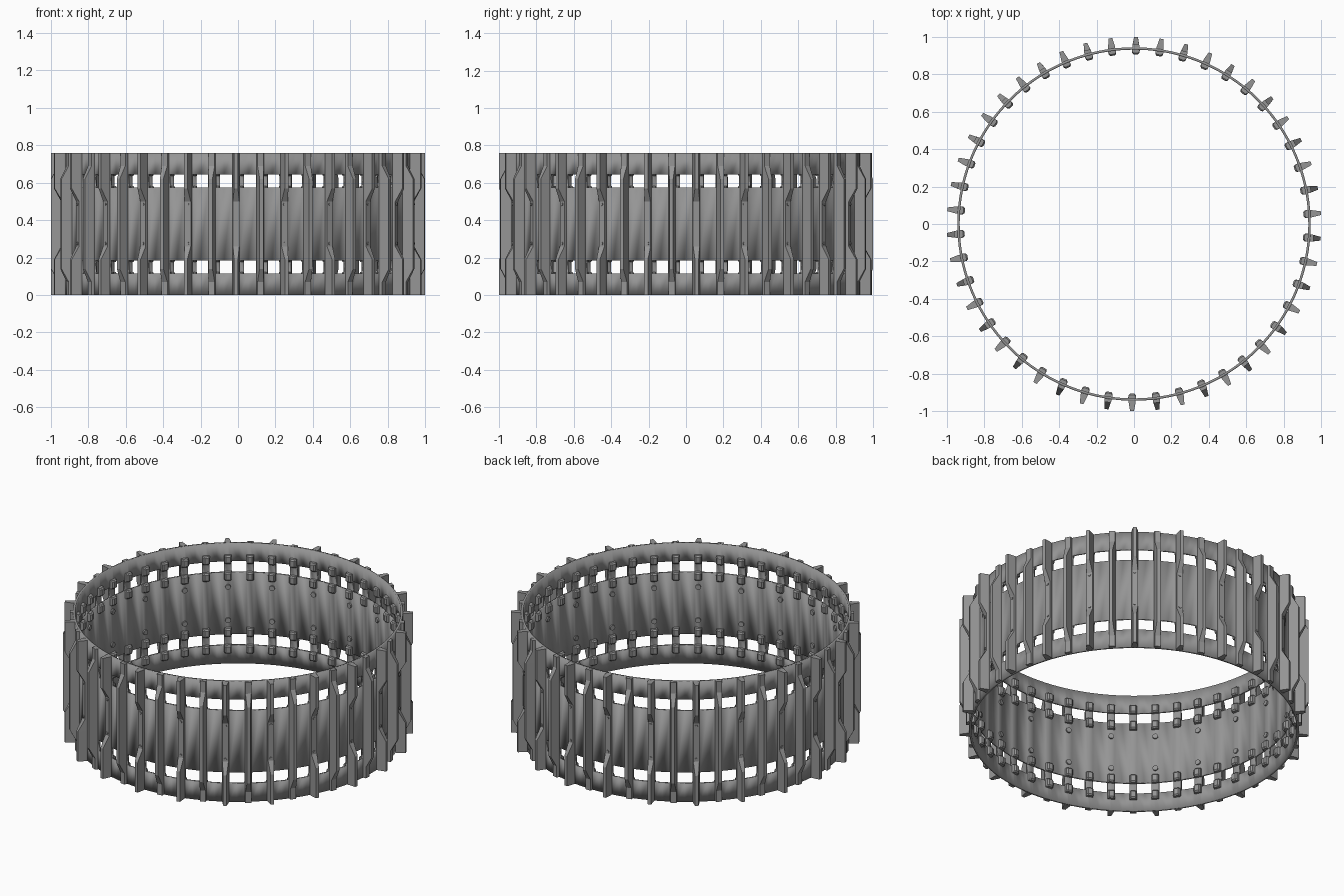
import bpy, bmesh, math
from mathutils import Matrix, Vector

if "Cube" in bpy.data.objects:
    bpy.data.objects.remove(bpy.data.objects["Cube"])

N = 46                          # cleats around the belt
STEP = 2 * math.pi / N
START = math.radians(-90.6)
H = 0.76
MID = H / 2
R_OUT = 0.944

rubber = bpy.data.materials.new("grey rubber")
rubber.diffuse_color = (0.30, 0.30, 0.30, 1)
rubber.use_nodes = True
rubber.node_tree.nodes["Principled BSDF"].inputs["Base Color"].default_value = rubber.diffuse_color


def finish(name, bm, smooth=False):
    bmesh.ops.recalc_face_normals(bm, faces=bm.faces)
    mesh = bpy.data.meshes.new(name)
    bm.to_mesh(mesh)
    bm.free()
    mesh.materials.append(rubber)
    ob = bpy.data.objects.new(name, mesh)
    bpy.context.collection.objects.link(ob)
    if smooth:
        bpy.ops.object.select_all(action='DESELECT')
        ob.select_set(True)
        bpy.context.view_layer.objects.active = ob
        bpy.ops.object.shade_smooth_by_angle(angle=math.radians(30))
    return ob


def loft(bm, sections, angle):
    """Join rings of (radius, tangent, z) points and turn them to an angle."""
    rot = Matrix.Rotation(angle, 3, 'Z')
    rings = [[bm.verts.new(rot @ Vector(p)) for p in s] for s in sections]
    for a, b in zip(rings, rings[1:]):
        n = len(a)
        for i in range(n):
            bm.faces.new((a[i], a[(i + 1) % n], b[(i + 1) % n], b[i]))
    bm.faces.new(rings[0])
    bm.faces.new(rings[-1])


def cleat_sections(stations):
    """Tapered cross-section whose outer edge narrows as it rises."""
    out = []
    for z, r in stations:
        top = 0.017 - 0.007 * (r - 0.960) / 0.040
        out.append([(0.936, -0.019, z), (0.952, -0.019, z), (r, -top, z),
                    (r, top, z), (0.952, 0.019, z), (0.936, 0.019, z)])
    return out


def mirrored(half):
    return half + [(H - z, r) for z, r in reversed(half)]


# Belt band with two rows of drive windows between the cleats
bm = bmesh.new()
gap = 0.043 / 0.944             # angle taken by the strip under a cleat
win = STEP - gap
offsets = [-gap / 2, 0, gap / 2, gap / 2 + win / 2]
angles = [START + i * STEP + o for i in range(N) for o in offsets]
levels = [0, 0.115, 0.185, H - 0.185, H - 0.115, H]
cols = [[bm.verts.new((R_OUT * math.cos(a), R_OUT * math.sin(a), z))
         for z in levels] for a in angles]
for i, a in enumerate(cols):
    b = cols[(i + 1) % len(cols)]
    for k in range(5):
        if k in (1, 3) and i % 4 in (2, 3):
            continue            # window opening
        bm.faces.new((a[k], b[k], b[k + 1], a[k + 1]))
band = finish("belt_band", bm, smooth=True)
solid = band.modifiers.new("thickness", 'SOLIDIFY')
solid.thickness = 0.013
solid.offset = -1

# Alternating outer cleats: raised at the edges, or raised in the middle
edge_stations = mirrored([(0, 1.0), (0.19, 1.0), (0.26, 0.960)])
middle_stations = mirrored([(0, 0.962), (0.07, 0.962), (0.14, 1.0)])
for name, first, stations in (("edge_cleats", 0, edge_stations),
                              ("middle_cleats", 1, middle_stations)):
    bm = bmesh.new()
    for i in range(first, N, 2):
        loft(bm, cleat_sections(stations), START + i * STEP)
    finish(name, bm)

# Inner drive lugs above and below each window row
bm = bmesh.new()
for i in range(N):
    for row in (0.15, H - 0.15):
        for dz in (-0.053, 0.053):
            z = row + dz
            lug = []
            for s, r in ((-0.026, 0.914), (-0.018, 0.906),
                         (0.018, 0.906), (0.026, 0.914)):
                lug.append([(0.936, -0.022, z + s), (0.936, 0.022, z + s),
                            (r + 0.008, 0.020, z + s), (r, 0.012, z + s),
                            (r, -0.012, z + s), (r + 0.008, -0.020, z + s)])
            loft(bm, lug, START + i * STEP)
finish("drive_lugs", bm)

# Bolts through the low middle of the edge cleats
bm = bmesh.new()
for i in range(0, N, 2):
    turn = Matrix.Rotation(START + i * STEP, 4, 'Z')
    for z in (MID - 0.105, MID + 0.105):
        for r, rad, depth in ((0.930, 0.016, 0.016), (0.960, 0.008, 0.010)):
            m = turn @ Matrix.Translation((r, 0, z)) @ Matrix.Rotation(math.pi / 2, 4, 'Y')
            bmesh.ops.create_cone(bm, cap_ends=True, segments=12, radius1=rad,
                                  radius2=rad, depth=depth, matrix=m)
finish("bolts", bm, smooth=True)
